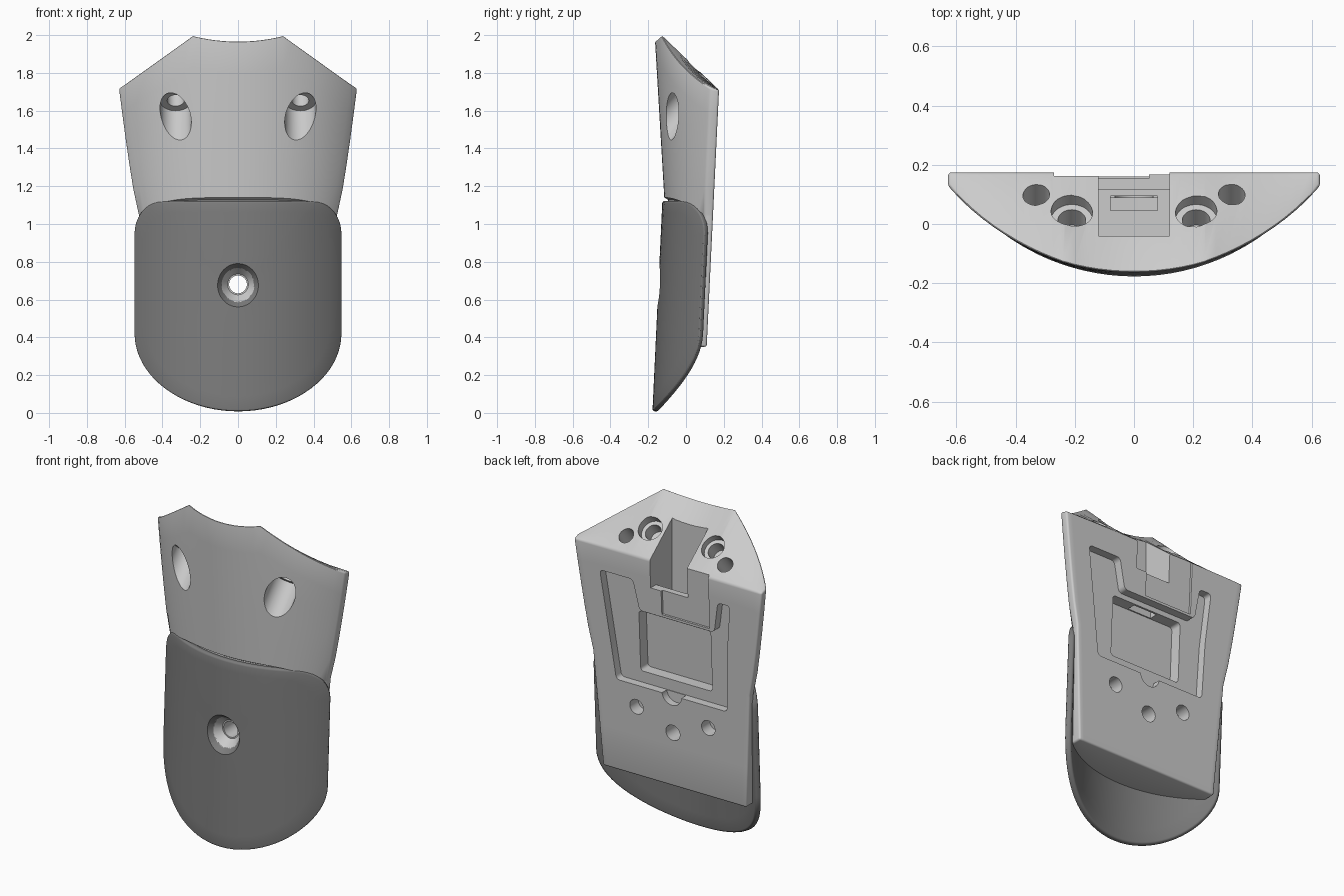
import bpy, bmesh, math
from mathutils import Vector

if "Cube" in bpy.data.objects:
    bpy.data.objects.remove(bpy.data.objects["Cube"])


def back_y(z):                       # tilted flat back
    return 0.11 + 0.048 * (z - 0.36)


def pad_y(x, z):                     # curved outer face of the pad
    return -0.178 + 0.047 * z + 0.78 - math.sqrt(0.78 ** 2 - x * x)


def half_width(z):
    if z < 1.05:
        return 0.48 + 0.045 * (z - 0.35) / 0.7
    return 0.525 + 0.105 * min(1, (z - 1.05) / 0.67) ** 0.8


def rim_z(u):                        # top outline seen from the front
    x = abs(u) * 0.63
    return 1.97 + 0.03 * (x / 0.24) ** 2 if x < 0.24 else 2 - 0.28 * (x - 0.24) / 0.39


def upper_y(u, z):
    k = 0.82
    sag = (1 - math.sqrt(1 - (k * u) ** 2)) / (1 - math.sqrt(1 - k * k))
    yc = -0.115 - 0.059 * (z - 1.14)
    return yc + sag * (back_y(z) - 0.045 - yc)


def make_object(name, bm):
    bmesh.ops.recalc_face_normals(bm, faces=bm.faces)
    me = bpy.data.meshes.new(name)
    bm.to_mesh(me)
    bm.free()
    ob = bpy.data.objects.new(name, me)
    bpy.context.collection.objects.link(ob)
    return ob


def apply_all(ob):
    bpy.ops.object.select_all(action='DESELECT')
    ob.select_set(True)
    bpy.context.view_layer.objects.active = ob
    for m in list(ob.modifiers):
        bpy.ops.object.modifier_apply(modifier=m.name)


def cut(target, bm):
    cutter = make_object("cutter", bm)
    cutter.hide_render = True
    m = target.modifiers.new("cut", 'BOOLEAN')
    m.operation, m.solver, m.object = 'DIFFERENCE', 'EXACT', cutter
    apply_all(target)
    bpy.data.objects.remove(cutter)


def rod(p0, p1, r0, r1=None):
    p0, p1 = Vector(p0), Vector(p1)
    d = p1 - p0
    bm = bmesh.new()
    bmesh.ops.create_cone(bm, cap_ends=True, segments=40, radius1=r0,
                          radius2=r0 if r1 is None else r1, depth=d.length)
    bm.transform(d.to_track_quat('Z', 'Y').to_matrix().to_4x4())
    bmesh.ops.translate(bm, vec=(p0 + p1) / 2, verts=bm.verts)
    return bm


def prism(pts, depth, radius=0.0):   # pocket cutter following the tilted back
    bm = bmesh.new()
    a = [bm.verts.new((x, back_y(z) - depth, z)) for x, z in pts]
    b = [bm.verts.new((x, back_y(z) + 0.1, z)) for x, z in pts]
    n = len(pts)
    bm.faces.new(a)
    bm.faces.new(b[::-1])
    sides = []
    for i in range(n):
        bm.faces.new((a[i], b[i], b[(i + 1) % n], a[(i + 1) % n]))
        sides.append(bm.edges.get((a[i], b[i])))
    if radius:
        bmesh.ops.recalc_face_normals(bm, faces=bm.faces)
        bmesh.ops.bevel(bm, geom=sides, offset=radius, segments=4, profile=0.5, affect='EDGES')
    return bm


def box(x0, x1, y0, y1, z0, z1):
    bm = bmesh.new()
    bmesh.ops.create_cube(bm, size=1)
    for v in bm.verts:
        v.co = (x0 + (v.co.x + .5) * (x1 - x0), y0 + (v.co.y + .5) * (y1 - y0),
                z0 + (v.co.z + .5) * (z1 - z0))
    return bm


# Body: D-shaped loft with a slanted top and a groove above the pad
bm = bmesh.new()
c = 0.24 / 0.63
us = [-1 + (1 - c) * i / 10 for i in range(10)] + [-c + 2 * c * i / 12 for i in range(12)] \
    + [c + (1 - c) * i / 10 for i in range(11)]
rows, last = 10, len(us) - 1
grid, tag = {}, {}
for i, u in enumerate(us):
    g = 1.14 - 0.09 * u ** 4
    for j in range(rows):
        if j < 4:
            z = zb = (0.35, 0.6, 0.85, g - 0.012)[j]
            x = u * half_width(z)
            y = pad_y(x, z) + 0.03
        else:
            t = (j - 4) / (rows - 5)
            z = g + (rim_z(u) - g) * t
            zb = g + (1.71 - g) * t
            x = u * half_width(z)
            y = upper_y(u, z)
        for side, co in (('f', (x, y, z)), ('b', (u * half_width(zb), back_y(zb), zb))):
            v = bm.verts.new(co)
            grid[side, j, i] = v
            tag[v] = (side, j, i)
for i in range(last):
    for j in range(rows - 1):
        for s in 'fb':
            bm.faces.new([grid[s, j, i], grid[s, j, i + 1], grid[s, j + 1, i + 1], grid[s, j + 1, i]])
    for j in (0, rows - 1):
        bm.faces.new([grid['f', j, i], grid['f', j, i + 1], grid['b', j, i + 1], grid['b', j, i]])
for i in (0, last):
    for j in range(rows - 1):
        bm.faces.new([grid['f', j, i], grid['f', j + 1, i], grid['b', j + 1, i], grid['b', j, i]])
bmesh.ops.recalc_face_normals(bm, faces=bm.faces)
outer = []
for e in bm.edges:
    (s0, j0, i0), (s1, j1, i1) = tag[e.verts[0]], tag[e.verts[1]]
    rim = j0 == j1 and j0 in (0, rows - 1)
    end = i0 == i1 and i0 in (0, last)
    if (s0 == s1 and (rim or end)) or (rim and end):
        outer.append(e)
bmesh.ops.bevel(bm, geom=outer, offset=0.011, segments=3, profile=0.5, affect='EDGES')
body = make_object("body", bm)

# Back pockets: stepped frame, deep centre, shallow latch recess, bottom notch
cut(body, prism([(.46, 1.56), (.24, 1.56), (.2, 1.38), (-.3, 1.38), (-.33, 1.57), (-.41, 1.57),
                 (-.38, 1.25), (-.37, .91), (.37, .91), (.41, 1.2)], 0.05, 0.022))
cut(body, prism([(.24, 1.35), (-.24, 1.35), (-.24, .98), (.24, .98)], 0.12, 0.02))
cut(body, prism([(.05, 1.85), (-.27, 1.85), (-.27, 1.395), (.05, 1.395)], 0.013))
cut(body, rod((0, 0.09, .915), (0, 0.3, .915), 0.065))

# Centre slot, open at top and back, with a channel into the pocket
cut(body, box(-.12, .12, -.04, .115, 1.45, 2.2))
cut(body, box(-.12, .12, .09, .3, 1.54, 2.2))
cut(body, box(-.08, .08, .045, .095, 1.3, 1.5))

# Angled bores through the front, counterbores in the top, blind holes in the back
d = Vector((0, 0.65, 0.76))
for s in (-1, 1):
    p = Vector((s * .33, .1, 1.775))
    cut(body, rod(p - d * .16, p - d * .6, 0.083))
    cut(body, rod(p - d * .2, p + d * .2, 0.045))
    q = Vector((s * .21, .045, 1.83))
    cut(body, rod(q - d * .05, q + d * .2, 0.07))
    cut(body, rod(q - d * .13, q + d * .2, 0.047))
    cut(body, rod((s * .24, .05, .775), (s * .24, .3, .775), 0.045))

# Pad: rounded outline filled with rings that follow the curved face
right = [(.4 * i / 6, 1.122) for i in range(6)]
right += [(.4 + .153 * math.sin(a), .95 + .172 * math.cos(a))
          for a in (math.pi / 2 * i / 9 for i in range(10))]
right += [(.553, .77), (.553, .6)]
right += [(.553 * math.cos(a), .42 - .412 * math.sin(a))
          for a in (math.pi / 2 * i / 20 for i in range(21))]
outline = right + [(-x, z) for x, z in right[-2:0:-1]]
n = len(outline)
bm = bmesh.new()
layers = []
for off in (0, 0.034):
    rings = []
    for k in range(1, 9):
        f = k / 8
        ring = []
        for x, z in outline:
            px, pz = x * f, .65 + (z - .65) * f
            nx = px / 0.78           # offset along the curved face's normal
            ring.append(bm.verts.new((px - off * nx, pad_y(px, pz) + off * math.sqrt(1 - nx * nx), pz)))
        rings.append(ring)
    centre = bm.verts.new((0, pad_y(0, .65) + off, .65))
    for i in range(n):
        j = (i + 1) % n
        bm.faces.new((centre, rings[0][i], rings[0][j]))
        for r0, r1 in zip(rings, rings[1:]):
            bm.faces.new((r0[i], r1[i], r1[j], r0[j]))
    layers.append(rings[-1])
for i in range(n):
    j = (i + 1) % n
    bm.faces.new((layers[0][i], layers[0][j], layers[1][j], layers[1][i]))
bmesh.ops.recalc_face_normals(bm, faces=bm.faces)
edges = [bm.edges.get((r[i], r[(i + 1) % n])) for r in layers for i in range(n)]
bmesh.ops.bevel(bm, geom=edges, offset=0.012, segments=3, profile=0.5, affect='EDGES')
pad = make_object("front_pad", bm)
mat = bpy.data.materials.new("dark_grey")
mat.diffuse_color = (0.2, 0.2, 0.2, 1)
mat.use_nodes = True
mat.node_tree.nodes["Principled BSDF"].inputs["Base Color"].default_value = mat.diffuse_color
pad.data.materials.append(mat)

# Countersunk screw hole through pad and body
for ob in (pad, body):
    cut(ob, rod((0, -.2, .68), (0, -.07, .68), 0.157, 0.055))
    cut(ob, rod((0, -.3, .68), (0, .3, .68), 0.047))
    bpy.ops.object.shade_smooth_by_angle(angle=math.radians(30))
